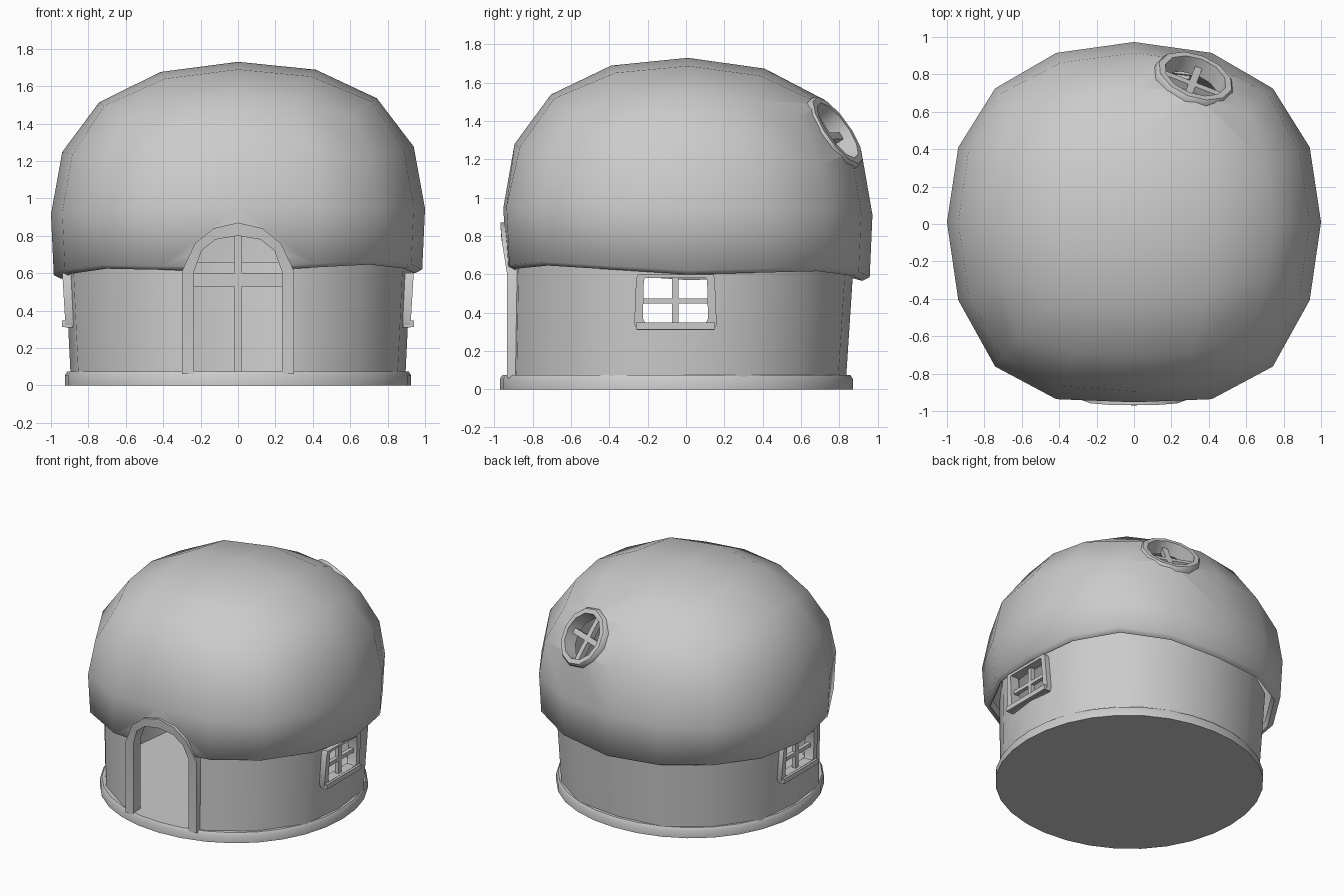
import bpy, bmesh
from math import sin, cos, tan, pi, radians, atan2
from mathutils import Vector, Matrix

if "Cube" in bpy.data.objects:
    bpy.data.objects.remove(bpy.data.objects["Cube"], do_unlink=True)

plaster = bpy.data.materials.new("mid_grey")
plaster.use_nodes = True
plaster.diffuse_color = (0.6, 0.6, 0.6, 1)
plaster.node_tree.nodes["Principled BSDF"].inputs["Base Color"].default_value = (0.6, 0.6, 0.6, 1)
parts = []


def finish(name, bm, keep=True):
    bmesh.ops.recalc_face_normals(bm, faces=bm.faces[:])
    mesh = bpy.data.meshes.new(name)
    bm.to_mesh(mesh)
    bm.free()
    mesh.materials.append(plaster)
    ob = bpy.data.objects.new(name, mesh)
    bpy.context.collection.objects.link(ob)
    if keep:
        parts.append(ob)
    else:
        ob.hide_render = True
    return ob


def loft(name, loops, cyclic=True, wrap=False, keep=True):
    """Skin equal loops; wrap joins last to first, otherwise the ends are filled."""
    bm = bmesh.new()
    rows = [[bm.verts.new(p) for p in loop] for loop in loops]
    n = len(rows[0])
    for a, b in zip(rows, rows[1:] + (rows[:1] if wrap else [])):
        for i in range(n if cyclic else n - 1):
            j = (i + 1) % n
            bm.faces.new((a[i], a[j], b[j], b[i]))
    if not wrap:
        bm.faces.new(rows[0])
        bm.faces.new(rows[-1])
    elif not cyclic:
        bm.faces.new([r[0] for r in rows])
        bm.faces.new([r[-1] for r in rows])
    return finish(name, bm, keep)


def box(name, lo, hi, matrix=Matrix(), keep=True):
    corners = [(lo[0], lo[1]), (hi[0], lo[1]), (hi[0], hi[1]), (lo[0], hi[1])]
    return loft(name, [[matrix @ Vector((x, y, z)) for x, y in corners]
                       for z in (lo[2], hi[2])], keep=keep)


def squareness(x, y):
    """0 on the axes, 1 on the diagonals."""
    return sin(2 * atan2(y, x)) ** 2


def flatten_front(x, y, amount):
    return y * (1 + amount * squareness(x, y)) if y < 0 else y


def plan(rx, ry, cy, z, sides, swell=0, sidewall=0):
    """Round footprint, swollen on the diagonals and beside the axes."""
    pts = []
    for i in range(sides):
        a = 2 * pi * i / sides
        f = 1 + swell * sin(2 * a) ** 2 + sidewall * sin(4 * a) ** 2
        pts.append((rx * f * cos(a), cy + ry * f * sin(a), z))
    return pts


def apply_modifiers(ob):
    graph = bpy.context.evaluated_depsgraph_get()
    mesh = bpy.data.meshes.new_from_object(ob.evaluated_get(graph))
    ob.modifiers.clear()
    ob.data = mesh


def cut(ob, cutters):
    for c in cutters:
        mod = ob.modifiers.new("opening", 'BOOLEAN')
        mod.operation = 'DIFFERENCE'
        mod.solver = 'EXACT'
        mod.object = c
    apply_modifiers(ob)


# Base slab and tapered wall shell
loft("base", [plan(r, r * 0.995, -0.05, z, 32, 0.012)
              for r, z in ((0.925, 0), (0.925, 0.055), (0.912, 0.075))])
wall = loft("wall", [plan(rx, ry, cy, z, 16, 0.02, 0.022) for rx, ry, cy, z in
                     ((0.895, 0.88, -0.045, 0.05), (0.925, 0.895, -0.02, 0.66),
                      (0.88, 0.85, -0.02, 0.66), (0.85, 0.835, -0.045, 0.05))], wrap=True)

# Dome: gridded cube rounded to a bulging ball, open below a wavy rim
bm = bmesh.new()
bmesh.ops.create_cube(bm, size=2)
bmesh.ops.subdivide_edges(bm, edges=bm.edges[:], cuts=3, use_grid_fill=True)
bmesh.ops.delete(bm, geom=[v for v in bm.verts if v.co.z < -0.6], context='VERTS')
for v in bm.verts:
    rim = v.co.z < -0.1
    if rim:
        v.co.z = 0
    d = Vector([tan(c * pi / 4 * (1.06 if abs(c) < 0.9 else 1)) for c in v.co]).normalized()
    d *= 1 + 0.1 * (1 - sum(c ** 4 for c in d))
    x, y, z = d.x, d.y * 0.963, 0.93 + d.z * 0.8
    if rim:
        x, y = x * 0.985, y * 0.985
        z = 0.605 + 0.035 * squareness(x, y)
    y = flatten_front(x, y, 0.08 * max(0, 1 - abs(d.z)))
    v.co = (x, y + 0.01, z + 0.015 * x - 0.02 * y)
# Lip turned in under the rim
lip = bmesh.ops.extrude_edge_only(bm, edges=[e for e in bm.edges if e.is_boundary])
for v in lip["geom"]:
    if isinstance(v, bmesh.types.BMVert):
        v.co = (v.co.x * 0.96, v.co.y * 0.96, v.co.z - 0.02)
dome = finish("dome", bm)
shell = dome.modifiers.new("thickness", 'SOLIDIFY')
shell.thickness = 0.045
shell.offset = -1
apply_modifiers(dome)


# Open doorway with an arched frame
def mirrored(half):
    return [(-x, z) for x, z in half] + [(x, z) for x, z in reversed(half[:-1])]


def front(z):
    return -0.935 - max(0, min(z - 0.61, 0.2)) * 0.16


outer = mirrored([(0.3, 0.06), (0.3, 0.61), (0.23, 0.76), (0.13, 0.84), (0, 0.87)])
inner = mirrored([(0.235, 0.06), (0.235, 0.61), (0.195, 0.72), (0.12, 0.78), (0, 0.8)])
loft("door_frame", [[(x, front(z), z) for x, z in outer],
                    [(x, front(z), z) for x, z in inner],
                    [(x, -0.85, z) for x, z in inner],
                    [(x, -0.85, z) for x, z in outer]], cyclic=False, wrap=True)
door_cut = loft("door_cutter", [[(x * 1.03, y, z + (0.01 if z > 0.1 else -0.03))
                                 for x, z in inner] for y in (-1.2, -0.75)], keep=False)

# Timber post and beam on the inner back wall
box("back_post", (-0.022, 0.77, 0.07), (0.022, 0.8, 0.85))
box("back_beam", (-0.3, 0.775, 0.53), (0.3, 0.8, 0.6))

# Side windows: tilted frame, sill and glazing bars
side_cuts = []
outer = [(-0.255, 0.31), (0.145, 0.31), (0.16, 0.34), (0.15, 0.58),
         (0.14, 0.6), (-0.25, 0.6), (-0.26, 0.58), (-0.27, 0.34)]
inner = [(-0.215, 0.35), (0.105, 0.35), (0.115, 0.37), (0.11, 0.57),
         (0.105, 0.58), (-0.215, 0.58), (-0.22, 0.57), (-0.225, 0.37)]
for side, s in (("left", 1), ("right", -1)):
    def face(pts, x):
        return [(s * (x + 0.06 * (z - 0.31)), y, z) for y, z in pts]
    loft(side + "_window_frame", [face(outer, 0.922), face(inner, 0.922),
                                  face(inner, 0.85), face(outer, 0.85)], wrap=True)
    box(side + "_window_sill", (s * 0.89, -0.262, 0.312), (s * 0.942, 0.152, 0.348))
    box(side + "_window_upright", (s * 0.875, -0.072, 0.34), (s * 0.905, -0.038, 0.59))
    box(side + "_window_rail", (s * 0.875, -0.23, 0.447), (s * 0.905, 0.12, 0.475))
    side_cuts.append(box(side + "_cutter", (s * 0.7, -0.23, 0.345),
                         (s * 1.1, 0.12, 0.585), keep=False))

# Round roof window, facing up and back
n = Vector((0.3, 0.78, 0.55)).normalized()
t = Vector((0, 0, 1)).cross(n).normalized()
place = Matrix.Translation((0.322, 0.775, 1.34)) @ Matrix((t, n.cross(t), n)).transposed().to_4x4()


def disc(r, z):
    return [place @ Vector(p) for p in plan(r, r, 0, z, 12)]


loft("roof_window_frame", [disc(0.22, 0.005), disc(0.207, 0.022), disc(0.172, 0.022),
                           disc(0.165, -0.08), disc(0.22, -0.08)], wrap=True)
box("roof_window_upright", (-0.02, -0.17, -0.07), (0.02, 0.17, -0.03), place)
box("roof_window_rail", (-0.17, -0.02, -0.07), (0.17, 0.02, -0.03), place)
round_cut = loft("round_cutter", [disc(0.175, -0.25), disc(0.175, 0.2)], keep=False)

# Cut the openings, then drop the cutters
cut(wall, [door_cut] + side_cuts)
cut(dome, [door_cut, round_cut])
for c in side_cuts + [door_cut, round_cut]:
    bpy.data.objects.remove(c, do_unlink=True)

# Smooth shading with crisp corners, softer on the dome lip
for ob in parts:
    bpy.ops.object.select_all(action='DESELECT')
    ob.select_set(True)
    bpy.context.view_layer.objects.active = ob
    bpy.ops.object.shade_smooth_by_angle(angle=radians(68 if ob == dome else 40))
